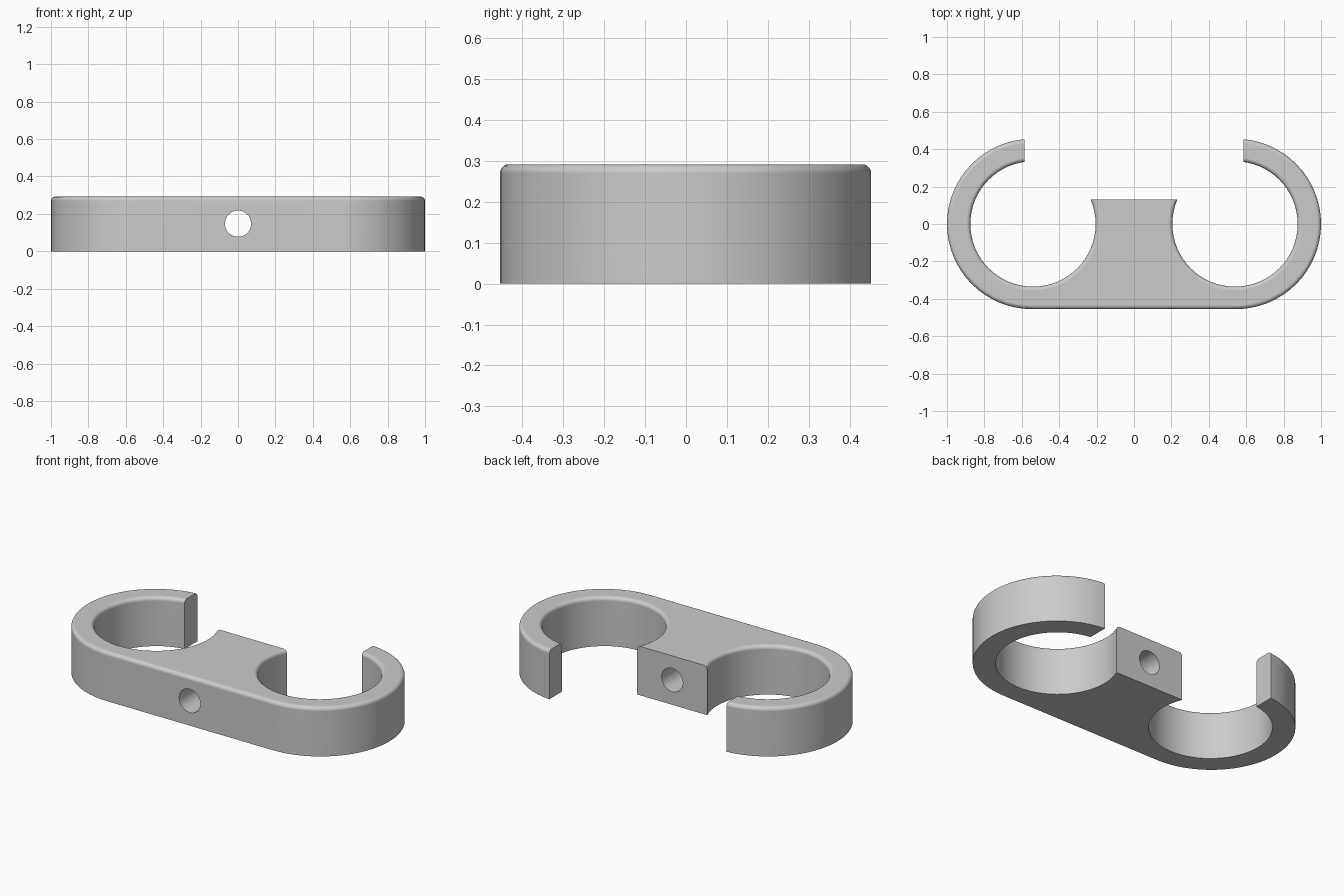
import bpy
import bmesh
from math import sin, cos, pi

if "Cube" in bpy.data.objects:
    bpy.data.objects.remove(bpy.data.objects["Cube"], do_unlink=True)

HEIGHT, FILLET = 0.292, 0.022
CENTRE, OUTER, INNER = 0.545, 0.455, 0.335
STEPS = 32    # segments per half circle
ROUND = 5     # segments in the rounded rim

grey = bpy.data.materials.new("plain grey")
grey.use_nodes = True
grey.diffuse_color = (0.6, 0.6, 0.6, 1)
grey.node_tree.nodes["Principled BSDF"].inputs["Base Color"].default_value = grey.diffuse_color


def add_object(name, bm):
    bmesh.ops.recalc_face_normals(bm, faces=bm.faces)
    mesh = bpy.data.meshes.new(name)
    bm.to_mesh(mesh)
    bm.free()
    mesh.materials.append(grey)
    obj = bpy.data.objects.new(name, mesh)
    bpy.context.collection.objects.link(obj)
    return obj


def loft(name, right, left, profile):
    """Stack stadium outlines (circles when right == left) of given radius and height."""
    bm = bmesh.new()
    rings = []
    for radius, z in profile:
        ring = []
        for cx, start in ((right, -pi / 2), (left, pi / 2)):
            count = STEPS if right == left else STEPS + 1
            for i in range(count):
                a = start + pi * i / STEPS
                ring.append(bm.verts.new((cx + radius * cos(a), radius * sin(a), z)))
        rings.append(ring)
    for low, high in zip(rings, rings[1:]):
        for i in range(len(low)):
            j = (i + 1) % len(low)
            bm.faces.new((low[i], low[j], high[j], high[i]))
    bm.faces.new(rings[0])
    bm.faces.new(rings[-1])
    return add_object(name, bm)


def rim(radius, sign):
    """Quarter-round top rim, turning inward (-1) or outward (+1)."""
    points = []
    for i in range(ROUND + 1):
        a = pi / 2 * i / ROUND
        points.append((radius + sign * FILLET * (1 - cos(a)),
                       HEIGHT - FILLET + FILLET * sin(a)))
    return points


# Solid rounded body
body = loft("double_clip_body", CENTRE, -CENTRE, [(OUTER, 0)] + rim(OUTER, -1))

# Round pockets with flared rims
cutters = []
for side, x in (("left", 0.54), ("right", -0.54)):
    profile = [(INNER, -0.1)] + rim(INNER, 1) + [(INNER + FILLET, HEIGHT + 0.1)]
    cutters.append(loft(side + "_pocket_cutter", x, x, profile))

# Rear opening between the two arm tips
bm = bmesh.new()
bmesh.ops.create_cube(bm, size=1)
for v in bm.verts:
    v.co.x *= 1.17
    v.co.y = 0.13 if v.co.y < 0 else 0.7
    v.co.z *= 2
cutters.append(add_object("rear_opening_cutter", bm))

# Screw hole running front to back
bm = bmesh.new()
bmesh.ops.create_cone(bm, cap_ends=True, segments=48, radius1=0.07, radius2=0.07, depth=2)
for v in bm.verts:
    x, y, z = v.co
    v.co = (x, z, y + 0.148)
cutters.append(add_object("screw_hole_cutter", bm))

for cutter in cutters:
    cutter.hide_render = True
    cutter.hide_viewport = True
    cut = body.modifiers.new(cutter.name, "BOOLEAN")
    cut.operation = "DIFFERENCE"
    cut.solver = "EXACT"
    cut.object = cutter

# Apply the cuts, then drop the cutters
depsgraph = bpy.context.evaluated_depsgraph_get()
mesh = bpy.data.meshes.new_from_object(body.evaluated_get(depsgraph))
body.modifiers.clear()
body.data = mesh
for cutter in cutters:
    bpy.data.objects.remove(cutter, do_unlink=True)

# Smooth curved walls with crisp cut edges
bpy.ops.object.select_all(action="DESELECT")
body.select_set(True)
bpy.context.view_layer.objects.active = body
bpy.ops.object.shade_smooth_by_angle(angle=pi / 6)
weighted = body.modifiers.new("even_shading", "WEIGHTED_NORMAL")
weighted.keep_sharp = True
